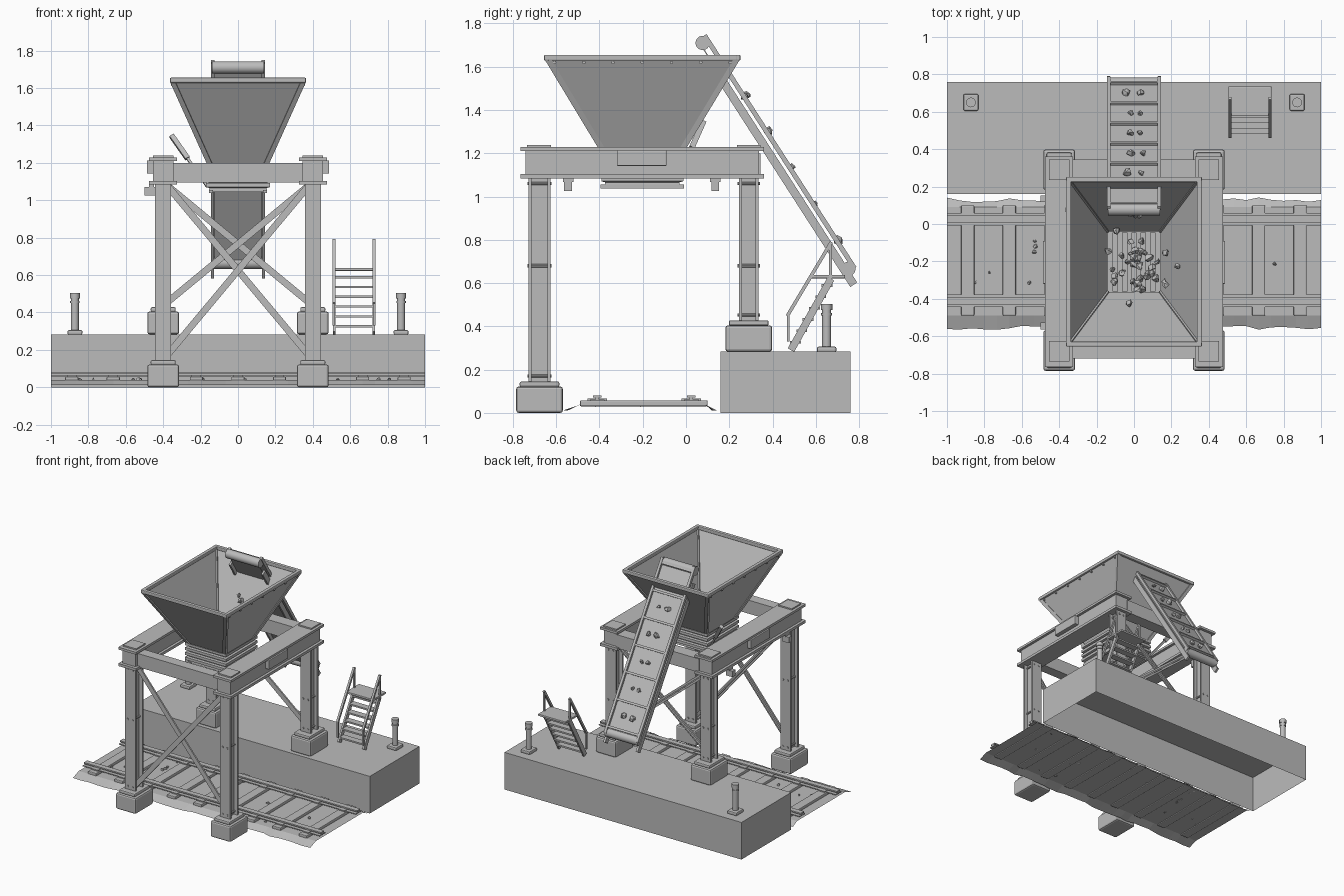
import bpy, bmesh, math, random
from mathutils import Vector, Matrix

if "Cube" in bpy.data.objects:
    bpy.data.objects.remove(bpy.data.objects["Cube"])
random.seed(4)

steel = bpy.data.materials.new("plain grey")
steel.use_nodes = True
grey = (0.5, 0.5, 0.5, 1)
steel.diffuse_color = grey
steel.node_tree.nodes["Principled BSDF"].inputs["Base Color"].default_value = grey


def finish(name, bm, mirror=False, bevel=0, solid=0, smooth=False):
    bmesh.ops.recalc_face_normals(bm, faces=bm.faces)
    me = bpy.data.meshes.new(name)
    bm.to_mesh(me)
    bm.free()
    me.materials.append(steel)
    ob = bpy.data.objects.new(name, me)
    bpy.context.collection.objects.link(ob)
    if solid:
        m = ob.modifiers.new("thickness", 'SOLIDIFY')
        m.thickness, m.offset = solid, 0
    if bevel:
        m = ob.modifiers.new("bevel", 'BEVEL')
        m.width, m.segments = bevel, 2
    if mirror:
        ob.modifiers.new("mirror", 'MIRROR')
    if smooth:
        bpy.context.view_layer.objects.active = ob
        ob.select_set(True)
        bpy.ops.object.shade_smooth_by_angle()
        ob.select_set(False)
    return ob


def add_box(bm, x0, x1, y0, y1, z0, z1):
    mid = Vector((x0 + x1, y0 + y1, z0 + z1)) / 2
    size = Matrix.Diagonal((x1 - x0, y1 - y0, z1 - z0, 1))
    bmesh.ops.create_cube(bm, size=1, matrix=Matrix.Translation(mid) @ size)


def boxes(name, parts, **kw):
    bm = bmesh.new()
    for p in parts:
        add_box(bm, *p)
    return finish(name, bm, **kw)


def frame(p, q, side):
    """Matrix at the middle of p-q with z along it and x along side."""
    p, q = Vector(p), Vector(q)
    z = (q - p).normalized()
    x = Vector(side)
    x = (x - z * x.dot(z)).normalized()
    rot = Matrix((x, z.cross(x), z)).transposed().to_4x4()
    return Matrix.Translation((p + q) / 2) @ rot, (q - p).length


def bars(name, ends, w, d, side=(1, 0, 0), **kw):
    bm = bmesh.new()
    for p, q in ends:
        m, length = frame(p, q, side)
        bmesh.ops.create_cube(bm, size=1, matrix=m @ Matrix.Diagonal((w, d, length, 1)))
    return finish(name, bm, **kw)


def rods(name, ends, r, sides=12, **kw):
    bm = bmesh.new()
    for p, q in ends:
        m, length = frame(p, q, (1, 0.01, 0.02))
        bmesh.ops.create_cone(bm, cap_ends=True, segments=sides, radius1=r, radius2=r,
                              depth=length, matrix=m)
    return finish(name, bm, smooth=True, **kw)


def loft(name, rings, cy, **kw):
    """Open shell through rectangles (half x, half y, z) centred on y = cy."""
    bm = bmesh.new()
    loops = [[bm.verts.new((sx * hx, cy + sy * hy, z))
              for sx, sy in ((-1, -1), (1, -1), (1, 1), (-1, 1))] for hx, hy, z in rings]
    for a, b in zip(loops, loops[1:]):
        for i in range(4):
            j = (i + 1) % 4
            bm.faces.new((a[i], a[j], b[j], b[i]))
    return finish(name, bm, **kw)


# Loading platform, hollow underneath
bm = bmesh.new()
add_box(bm, -1, 1, 0.16, 0.76, 0, 0.283)
bm.faces.ensure_lookup_table()
bmesh.ops.delete(bm, geom=[min(bm.faces, key=lambda f: f.calc_center_median().z)], context='FACES')
finish("platform", bm)

# Track bed, sleepers and rails
bm = bmesh.new()
rows = [[bm.verts.new((-1 + i / 15, y + edge * random.uniform(-0.012, 0.012), z)) for i in range(31)]
        for y, z, edge in ((-0.555, 0.012, 1), (-0.49, 0.038, 0), (0.09, 0.038, 0), (0.13, 0.012, 1))]
for a, b in zip(rows, rows[1:]):
    for i in range(30):
        bm.faces.new((a[i], a[i + 1], b[i + 1], b[i]))
finish("track_bed", bm)
sleeper_x = [-0.889 + i * 0.2222 for i in range(9)]
boxes("sleepers", [(x - 0.035, x + 0.035, -0.49, 0.1, 0.03, 0.058) for x in sleeper_x], bevel=0.006)
boxes("rail_chairs", [(x - 0.025, x + 0.025, y - 0.045, y + 0.045, 0.056, 0.066)
                      for x in sleeper_x for y in (-0.41, 0.025)])
boxes("rails", [(-1, 1, y - w, y + w, z0, z1) for y in (-0.41, 0.025)
                for w, z0, z1 in ((0.034, 0.056, 0.062), (0.008, 0.06, 0.072), (0.02, 0.07, 0.08))])

# Footings, H-section legs and their bolts
for row, y, base, depth in (("front", -0.677, 0, 0.05), ("rear", 0.29, 0.283, 0.046)):
    boxes(row + "_footing", [(0.315, 0.485, y - 0.108, y + 0.108, base, base + 0.122)],
          mirror=True, bevel=0.012)
    boxes(row + "_footing_cap", [(0.333, 0.467, y - 0.092, y + 0.092, base + 0.12, base + 0.145)],
          mirror=True, bevel=0.008)
    z0, z1 = base + 0.14, 1.09
    boxes(row + "_leg", [(0.357, 0.443, y - depth, y - depth + 0.014, z0, z1),
                         (0.357, 0.443, y + depth - 0.014, y + depth, z0, z1),
                         (0.385, 0.415, y - depth + 0.01, y + depth - 0.01, z0, z1)], mirror=True)
    rods(row + "_leg_bolts", [((x, y - depth - 0.005, z), (x, y + depth + 0.005, z))
                              for x in (0.38, 0.42) for z in (base + 0.17, 0.68, 1.06)],
         0.007, 8, mirror=True)
    # Diagonal cross bracing
    low = base + 0.17
    bars(row + "_brace", [((s * 0.38, y + s * 0.012 - 0.01, low), (-s * 0.38, y + s * 0.012 - 0.01, 1.08))
                          for s in (-1, 1)], 0.012, 0.036, side=(0, 1, 0))
    bars(row + "_brace_rib", [((s * 0.38, y + s * 0.012, low), (-s * 0.38, y + s * 0.012, 1.08))
                              for s in (-1, 1)], 0.02, 0.01, side=(0, 1, 0))

# Top frame
boxes("side_beam", [(0.325, 0.475, -0.765, 0.36, 1.21, 1.228),
                    (0.325, 0.475, -0.765, 0.36, 1.084, 1.104),
                    (0.345, 0.455, -0.742, 0.338, 1.1, 1.213)], mirror=True)
boxes("beam_end_cap", [(0.345, 0.455, y - 0.055, y + 0.055, 1.225, 1.238) for y in (-0.68, 0.29)],
      mirror=True)
boxes("side_plate", [(0.45, 0.487, -0.32, -0.09, 1.142, 1.213)], mirror=True, bevel=0.004)
boxes("cross_beam", [(-0.35, 0.35, -0.72, -0.64, 1.095, 1.198), (-0.35, 0.35, 0.25, 0.345, 1.095, 1.198)])
boxes("hanging_lamp", [p for y in (-0.545, 0.135) for p in
                       ((-0.5, -0.445, y - 0.018, y + 0.018, 1.025, 1.07),
                        (-0.475, -0.45, y - 0.024, y + 0.024, 1.068, 1.09))])

# Hopper: shell, rim, corner strips, rim bolts
cy = -0.202
top, low = (0.35, 0.44, 1.64), (0.145, 0.165, 1.185)
loft("hopper", [low, top], cy, solid=0.012)
boxes("hopper_rim", [(-0.363, 0.363, cy + s * 0.44 - 0.014, cy + s * 0.44 + 0.014, 1.628, 1.655) for s in (-1, 1)]
      + [(s * 0.35 - 0.014, s * 0.35 + 0.014, cy - 0.44, cy + 0.44, 1.628, 1.655) for s in (-1, 1)],
      bevel=0.006)
bars("hopper_corner", [((low[0], cy + s * low[1], low[2]), (top[0], cy + s * top[1], top[2]))
                       for s in (-1, 1)], 0.026, 0.026, mirror=True)
rods("rim_bolts", [((-0.372, cy + k * 0.13, 1.622), (0.372, cy + k * 0.13, 1.622)) for k in range(-3, 4)
                   if k == 9] + [((0.34, cy + k * 0.135, 1.62), (0.357, cy + k * 0.135, 1.62))
                                 for k in range(-3, 4)], 0.008, 8, mirror=True)

# Ribbed discharge collar, grate bars and gate
ribs = []
for i in range(4):
    z = 1.2 - i * 0.037
    ribs += [(0.17, 0.187, z), (0.17, 0.187, z - 0.016), (0.152, 0.17, z - 0.02), (0.152, 0.17, z - 0.035)]
loft("discharge_collar", ribs, cy, solid=0.008)
boxes("grate_bar", [(x - 0.014, x + 0.014, -0.36, -0.045, 1.17, 1.195)
                    for x in (-0.1, -0.05, 0, 0.05, 0.1)])
boxes("gate", [(-0.15, 0.15, -0.37, -0.035, 1.045, 1.06)])
boxes("gate_runner", [(0.135, 0.155, -0.395, -0.01, 1.038, 1.056)], mirror=True)

# Gate lever
tip, heel = Vector((-0.355, 0.08, 1.345)), Vector((-0.165, -0.04, 1.075))
bars("gate_lever", [(heel, tip)], 0.014, 0.014)
bars("lever_grip", [(heel.lerp(tip, 0.55), tip)], 0.026, 0.026)

# Inclined conveyor
foot, head = Vector((0, 0.75, 0.665)), Vector((0, 0.077, 1.71))
along = (head - foot).normalized()
out = Vector((0, along.z, -along.y))


def on_belt(x, t, off):
    return foot.lerp(head, t) + out * off + Vector((x, 0, 0))


bars("conveyor_belt", [(on_belt(0, 0, o), on_belt(0, 1, o)) for o in (0.018, -0.012)], 0.25, 0.005)
bars("conveyor_side_rail", [(on_belt(0.135, -0.01, 0.026), on_belt(0.135, 1.02, 0.026))], 0.02, 0.022,
     mirror=True)
bars("conveyor_frame", [(on_belt(0.137, -0.06, -0.018), on_belt(0.137, 0.93, -0.018))], 0.016, 0.038,
     mirror=True)
cleat_t = [0.03 + i * 0.16 for i in range(7)]
bars("conveyor_cleat", [(on_belt(-0.125, t, 0.027), on_belt(0.125, t, 0.027)) for t in cleat_t],
     0.016, 0.018, side=along)
rods("conveyor_roller", [(on_belt(-0.14, t, 0), on_belt(0.14, t, 0)) for t in (0, 1)], 0.033, 20)

# Boarding steps with landing and handrails
start, end = Vector((0, 0.485, 0.29)), Vector((0, 0.67, 0.62))
cx = 0.62
bars("step_stringer", [(start + Vector((cx + s * 0.105, 0, 0)), end + Vector((cx + s * 0.105, 0, 0)))
                       for s in (-1, 1)], 0.014, 0.034)
treads = []
for i in range(6):
    p = start.lerp(end, (i + 0.7) / 6.3)
    treads.append((cx - 0.1, cx + 0.1, p.y - 0.025, p.y + 0.025, p.z - 0.006, p.z + 0.006))
boxes("step_treads", treads)
boxes("step_landing", [(cx - 0.115, cx + 0.115, 0.58, 0.735, 0.622, 0.638)], bevel=0.004)
posts, hand = [], []
for s in (-1, 1):
    x = cx + s * 0.108
    posts += [((x, 0.472, 0.33), (x, 0.472, 0.455)), ((x, 0.668, 0.6), (x, 0.668, 0.79))]
    hand.append(((x, 0.468, 0.448), (x, 0.672, 0.79)))
bars("handrail_posts", posts, 0.014, 0.012)
bars("handrail", hand, 0.016, 0.016)

# Bollards
boxes("bollard_base", [(0.832, 0.912, 0.605, 0.695, 0.28, 0.306)], mirror=True, bevel=0.008)
for name, z0, z1, r in (("post", 0.3, 0.5, 0.021), ("band", 0.45, 0.462, 0.025), ("cap", 0.475, 0.503, 0.026)):
    rods("bollard_" + name, [((0.872, 0.65, z0), (0.872, 0.65, z1))], r, 16, mirror=True)


# Loose stones in the hopper, on the belt and along the track
def stones(name, spots, size):
    bm = bmesh.new()
    for p in spots:
        r = size * random.uniform(0.6, 1.1)
        new = bmesh.ops.create_icosphere(bm, subdivisions=1, radius=r, matrix=Matrix.Translation(p))
        for v in new["verts"]:
            v.co += Vector([random.uniform(-0.35, 0.35) * r for _ in range(3)])
    finish(name, bm)


pile = []
for i in range(42):
    x, y = random.gauss(-0.02, 0.1), cy + random.gauss(0.03, 0.11)
    lift = max(0, (abs(x) - 0.13) / 0.21, (abs(y - cy) - 0.15) / 0.28)
    pile.append((x, y, 1.21 + 0.455 * min(lift, 0.8)))
stones("hopper_stones", pile, 0.022)
stones("belt_stones", [on_belt(x + random.uniform(-0.02, 0.02), t + 0.08, 0.032)
                       for t in cleat_t[:5] for x in (-0.03, 0.05)], 0.022)
stones("track_gravel", [(random.uniform(-0.95, 0.95), random.uniform(-0.5, 0.1), 0.042) for i in range(18)], 0.012)
